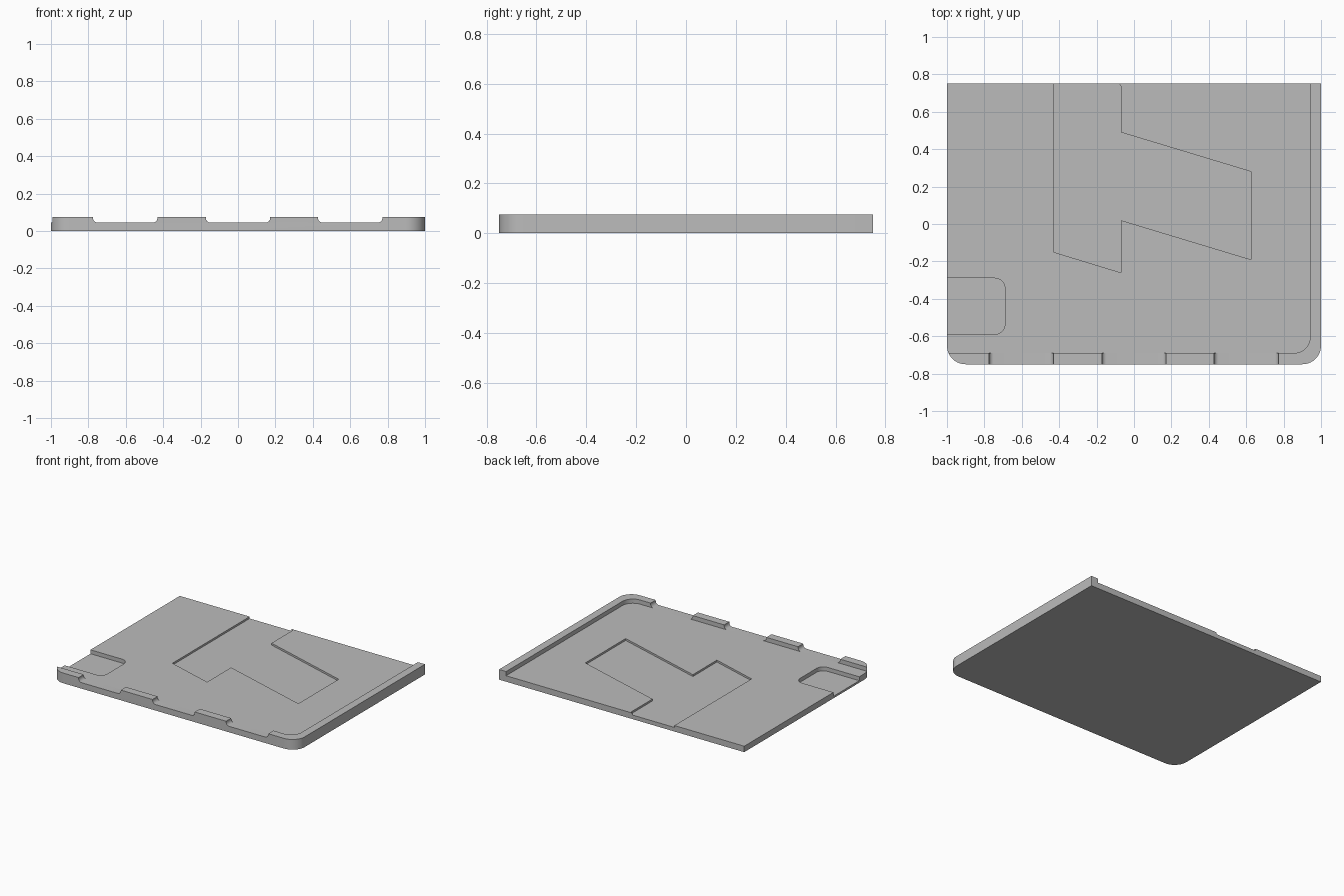
import bpy, bmesh, math
from mathutils import Vector, Matrix

cube = bpy.data.objects.get("Cube")
if cube:
    bpy.data.objects.remove(cube, do_unlink=True)

TOP, FLOOR, POCKET, RECESS = 0.075, 0.044, 0.015, 0.03
OVER = 0.1  # how far cutters reach past the plate

grey = bpy.data.materials.new("plain grey")
grey.use_nodes = True
colour = (0.5, 0.5, 0.5, 1)
grey.diffuse_color = colour
grey.node_tree.nodes["Principled BSDF"].inputs["Base Color"].default_value = colour


def rounded(corners, steps=10):
    """Outline from (x, y, radius) corners, with arcs where radius > 0."""
    points = []
    for i, (x, y, r) in enumerate(corners):
        p = Vector((x, y))
        if not r:
            points.append(p)
            continue
        a = (Vector(corners[i - 1][:2]) - p).normalized()
        b = (Vector(corners[(i + 1) % len(corners)][:2]) - p).normalized()
        centre = p + (a + b) * r
        for k in range(steps + 1):
            t = k / steps * math.pi / 2
            points.append(centre - b * r * math.cos(t) - a * r * math.sin(t))
    return points


def prism(name, outline, low, high, upright=False):
    """Extrude an outline along z, or along y when upright."""
    bm = bmesh.new()
    base = bm.faces.new([bm.verts.new((p[0], p[1], low)) for p in outline])
    moved = bmesh.ops.extrude_face_region(bm, geom=[base])["geom"]
    verts = [v for v in moved if isinstance(v, bmesh.types.BMVert)]
    bmesh.ops.translate(bm, verts=verts, vec=(0, 0, high - low))
    if upright:
        bm.transform(Matrix.Rotation(math.pi / 2, 4, "X"))
    bmesh.ops.recalc_face_normals(bm, faces=bm.faces)
    mesh = bpy.data.meshes.new(name)
    bm.to_mesh(mesh)
    bm.free()
    obj = bpy.data.objects.new(name, mesh)
    mesh.materials.append(grey)
    bpy.context.collection.objects.link(obj)
    return obj


# Plate with two rounded front corners
plate = prism("tray_plate", rounded([(-1, -0.75, 0.1), (1, -0.75, 0.1),
                                     (1, 0.75, 0), (-1, 0.75, 0)]), 0, TOP)

# Tray floor, leaving a rim on the front and the left side
cutters = [prism("floor_cutter", rounded([(-1 - OVER, -0.69, 0), (0.942, -0.69, 0.085),
                                          (0.942, 0.75 + OVER, 0),
                                          (-1 - OVER, 0.75 + OVER, 0)]), FLOOR, OVER)]

# Front notches with filleted bottoms
for x in (-0.603, 0, 0.6):
    outline = rounded([(x - 0.172, FLOOR, 0.025), (x + 0.172, FLOOR, 0.025),
                       (x + 0.172, OVER, 0), (x - 0.172, OVER, 0)], 6)
    cutters.append(prism("notch_cutter", outline, 0.65, 0.75 + OVER, upright=True))

# Side pocket, open at the edge
cutters.append(prism("pocket_cutter", rounded([(-1 - OVER, -0.59, 0), (-0.69, -0.59, 0.055),
                                               (-0.69, -0.29, 0.055), (-1 - OVER, -0.29, 0)]),
                     POCKET, OVER))

# Shallow angular recess, open at the back
cutters.append(prism("recess_cutter", [
    (-0.43, 0.75 + OVER), (-0.43, -0.15), (-0.07, -0.26), (-0.07, 0.02),
    (0.625, -0.19), (0.625, 0.28), (-0.07, 0.49), (-0.07, 0.735),
    (-0.076, 0.747), (-0.09, 0.75), (-0.09, 0.75 + OVER)], RECESS, OVER))

bpy.ops.object.select_all(action="DESELECT")
plate.select_set(True)
bpy.context.view_layer.objects.active = plate
for cutter in cutters:
    cutter.hide_render = True
    cut = plate.modifiers.new(cutter.name, "BOOLEAN")
    cut.operation = "DIFFERENCE"
    cut.solver = "EXACT"
    cut.object = cutter
    bpy.ops.object.modifier_apply(modifier=cut.name)
    bpy.data.objects.remove(cutter, do_unlink=True)

bpy.ops.object.shade_smooth_by_angle(angle=math.radians(30))
